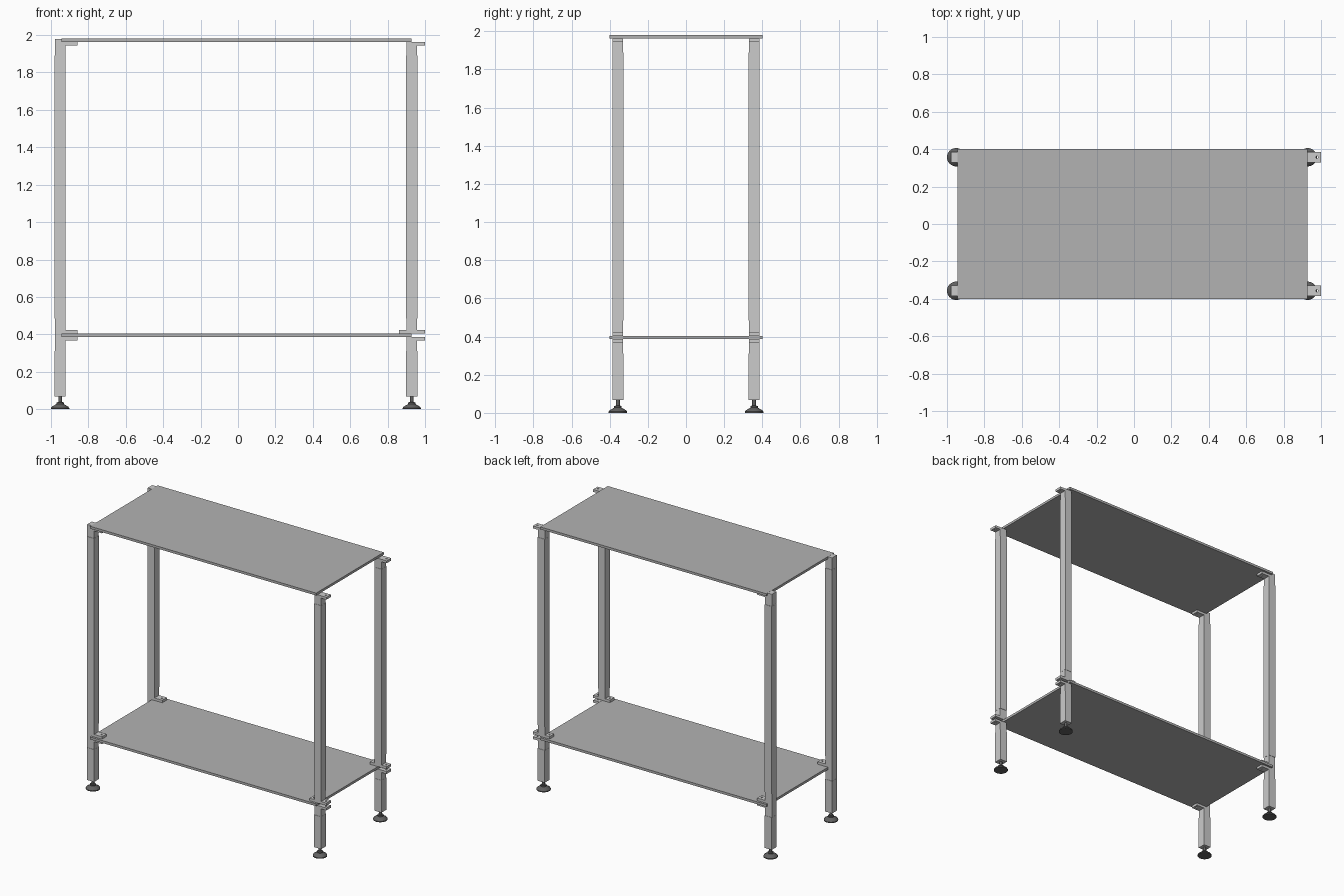
import bpy, bmesh, math

if "Cube" in bpy.data.objects:
    bpy.data.objects.remove(bpy.data.objects["Cube"])


def material(name, v):
    m = bpy.data.materials.new(name)
    m.diffuse_color = (v, v, v, 1)
    m.use_nodes = True
    m.node_tree.nodes["Principled BSDF"].inputs["Base Color"].default_value = m.diffuse_color
    return m


DARK = material("dark_rubber", 0.12)
PANEL = material("panel_grey", 0.45)
STEEL = material("steel_grey", 0.65)


def finish(name, bm, mat):
    bmesh.ops.recalc_face_normals(bm, faces=bm.faces)
    me = bpy.data.meshes.new(name)
    bm.to_mesh(me)
    bm.free()
    ob = bpy.data.objects.new(name, me)
    bpy.context.collection.objects.link(ob)
    me.materials.append(mat)
    return ob


def box(name, x0, x1, y0, y1, z0, z1, mat=STEEL):
    bm = bmesh.new()
    bmesh.ops.create_cube(bm, size=1)
    for v in bm.verts:
        v.co = ((x0 + x1) / 2 + v.co.x * (x1 - x0),
                (y0 + y1) / 2 + v.co.y * (y1 - y0),
                (z0 + z1) / 2 + v.co.z * (z1 - z0))
    return finish(name, bm, mat)


def lathe(name, x, y, profile, mat, n=32):
    bm = bmesh.new()
    rings = [[bm.verts.new((x + r * math.cos(2 * math.pi * i / n),
                            y + r * math.sin(2 * math.pi * i / n), z))
              for i in range(n)] for r, z in profile]
    for a, b in zip(rings, rings[1:]):
        for i in range(n):
            bm.faces.new((a[i], a[(i + 1) % n], b[(i + 1) % n], b[i]))
    bm.faces.new(rings[0])
    bm.faces.new(rings[-1])
    ob = finish(name, bm, mat)
    bpy.context.view_layer.objects.active = ob
    ob.select_set(True)
    bpy.ops.object.shade_smooth_by_angle(angle=math.radians(30))
    ob.select_set(False)
    return ob


def pad(name, x0, x1, y, z0, z1, hole_x):
    # flat bracket plate with a drilled screw hole
    ob = box(name, x0, x1, y - H, y + H, z0, z1)
    cut = lathe(name + "_cutter", hole_x, y,
                [(0.006, z0 - 0.01), (0.006, z1 + 0.01)], STEEL, 16)
    cut.hide_render = True
    cut.hide_set(True)
    mod = ob.modifiers.new("hole", "BOOLEAN")
    mod.operation = "DIFFERENCE"
    mod.object = cut


# Shelf panels
SX0, SX1 = -0.945, 0.927
box("lower_shelf", SX0, SX1, -0.4, 0.4, 0.386, 0.404, PANEL)
box("top_shelf", SX0, SX1, -0.4, 0.4, 1.963, 1.981, PANEL)

H = 0.027       # bracket half width
L = 0.0295      # leg half width
FOOT = [(0.049, 0), (0.049, 0.006), (0.044, 0.013), (0.024, 0.025),
        (0.020, 0.027), (0.020, 0.036), (0.010, 0.038), (0.010, 0.07)]

for side, cx in (("left", -0.951), ("right", 0.929)):
    for end, y in (("front", -0.357), ("back", 0.357)):
        tag = side + "_" + end + "_"
        # Levelling foot
        lathe(tag + "foot", cx, y, FOOT, DARK)
        # Tubes below and above the lower shelf
        box(tag + "lower_leg", cx - L, cx + L, y - L, y + L, 0.068, 0.31)
        box(tag + "upper_leg", cx - L, cx + L, y - L, y + L, 0.485, 1.89)
        # Bracket bodies joining tubes and shelves
        x0, x1 = cx - L + 0.001, cx + L - 0.001
        box(tag + "low_bracket_body", x0, x1, y - H, y + H, 0.31, 0.386)
        box(tag + "mid_bracket_body", x0, x1, y - H, y + H, 0.404, 0.485)
        box(tag + "top_bracket_body", x0, x1, y - H, y + H, 1.89, 1.963)
        # Stop lips beside the shelf edges
        xl = cx + 0.006 if side == "left" else SX1 - 0.001
        box(tag + "low_lip", x0, min(xl, SX0) if side == "left" else xl,
            y - H, y + H, 0.386, 0.404)
        box(tag + "top_lip", x0, min(xl, SX0) if side == "left" else xl,
            y - H, y + H, 1.963, 1.980)
        # Projecting plates
        tip = -0.858 if side == "left" else 1.0
        hx = tip - 0.021
        for nm, z0, z1 in (("low", 0.368, 0.386), ("mid", 0.404, 0.423),
                           ("top", 1.945, 1.963)):
            pad(tag + nm + "_plate", x1, tip, y, z0, z1, hx)
        if side == "right":
            pad(tag + "inner_plate", 0.861, x0, y, 0.404, 0.423, 0.881)
